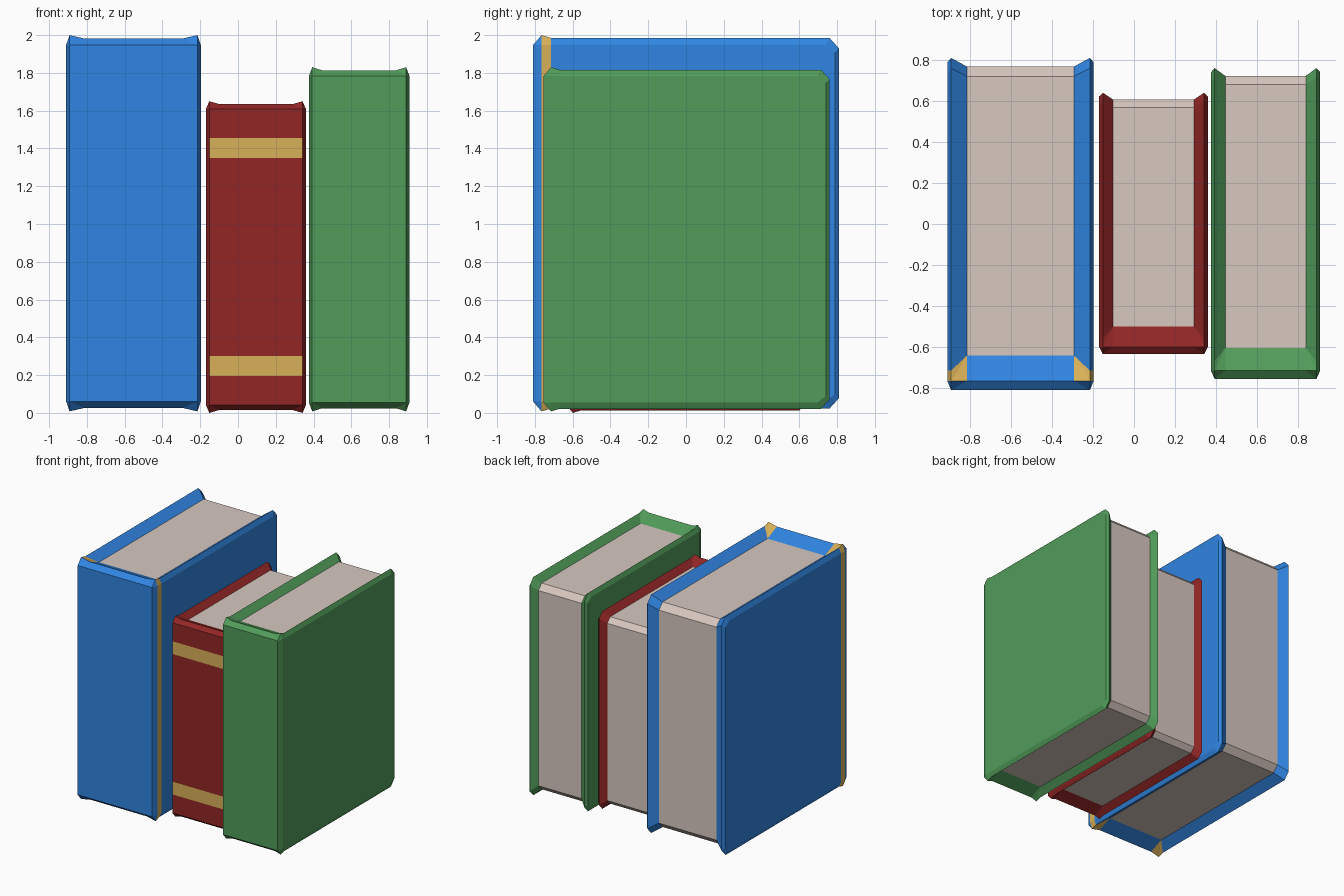
import bpy
import bmesh
from mathutils import Vector

cube = bpy.data.objects.get("Cube")
if cube:
    bpy.data.objects.remove(cube)


def make_material(name, rgb):
    mat = bpy.data.materials.new(name)
    mat.use_nodes = True
    mat.diffuse_color = (*rgb, 1)
    mat.node_tree.nodes["Principled BSDF"].inputs["Base Color"].default_value = (*rgb, 1)
    return mat


BLUE = make_material("blue_cover", (.03, .235, .76))
RED = make_material("red_cover", (.287, .019, .019))
GREEN = make_material("green_cover", (.082, .332, .102))
GOLD = make_material("gold_trim", (.694, .434, .098))
PAPER = make_material("paper", (.686, .578, .527))


def mirrored_object(name, faces, location, materials):
    """Build one quarter from (material, points) faces and mirror it in x and z."""
    bm = bmesh.new()
    for index, points in faces:
        face = bm.faces.new([bm.verts.new(p) for p in points])
        face.material_index = index
        face.normal_update()
        if face.normal.dot(face.calc_center_median()) < 0:
            face.normal_flip()
    bmesh.ops.remove_doubles(bm, verts=bm.verts, dist=1e-5)
    mesh = bpy.data.meshes.new(name)
    bm.to_mesh(mesh)
    bm.free()
    obj = bpy.data.objects.new(name, mesh)
    bpy.context.collection.objects.link(obj)
    obj.location = location
    for mat in materials:
        mesh.materials.append(mat)
    mirror = obj.modifiers.new("Mirror", "MIRROR")
    mirror.use_axis = (True, False, True)
    mirror.merge_threshold = .0005
    return obj


def mid_x(p):
    return Vector((0, p.y, p.z))


def mid_z(p):
    return Vector((p.x, p.y, 0))


def book(name, x0, x1, y0, y1, z0, z1, k, inset, cover, gold_corners=False, band=None):
    w, h = (x1 - x0) / 2, (z1 - z0) / 2
    location = ((x0 + x1) / 2, 0, (z0 + z1) / 2)

    def point(x, y, z):
        return Vector((w - x, y, h - z * k))

    # Outer board, crest and page-side outlines of the cover
    rim = .018
    front, strip = y0 + .045 * k, y0 + .095 * k
    o0, o0b = point(0, front, .053), point(0, strip, .053)
    o1, o2 = point(0, y1 - .07 * k, .053), point(0, y1 - .022 * k, .09)
    r0, r0b = point(rim, front, 0), point(rim, strip, .015)
    r1, r2 = point(rim, y1 - .05 * k, .015), point(rim, y1, .07)
    i0 = point(inset, y0 + .168 * k, .07)
    i1, i2 = point(inset, y1 - .09 * k, .07), point(inset, y1 - .042 * k, .12)
    s, t = point(rim, y0, .053), point(inset, front, .018)

    trim = 1 if gold_corners else 0
    faces = [
        # Board and its bevels
        (trim, (o0, o0b, mid_z(o0b), mid_z(o0))),
        (0, (o0b, o1, o2, mid_z(o2), mid_z(o0b))),
        (trim, (o0, o0b, r0b, r0)),
        (0, (o0b, o1, r1, r0b)),
        (0, (o1, o2, r2, r1)),
        (0, (o2, mid_z(o2), mid_z(r2), r2)),
        # Slopes from the crest down to the pages
        (trim, (r0, t, i0)),
        (trim, (r0, i0, r0b)),
        (0, (r0b, i0, i1, r1)),
        (0, (r1, i1, i2, r2)),
        (0, (r2, i2, mid_z(i2), mid_z(r2))),
        (0, (t, i0, mid_x(i0), mid_x(t))),
        # Spine bevels
        (0, (s, o0, r0)),
        (0, (s, o0, mid_z(o0), mid_z(s))),
        (0, (s, r0, t)),
        (0, (s, t, mid_x(t), mid_x(s))),
    ]
    # Spine face, cut into rows where it has bands
    rows = [0, *(band or ()), s.z]
    for n, (a, b) in enumerate(zip(rows, rows[1:])):
        faces.append((n % 2, [(x, y0, z) for x, z in ((0, a), (s.x, a), (s.x, b), (0, b))]))
    mirrored_object(name + "_cover", faces, location, (cover, GOLD))

    # Page block with a bevelled fore edge
    pages = [(0, (a, b, mid_x(b), mid_x(a)))
             for a, b in ((i0, i1), (i1, i2), (i2, mid_z(i2)))]
    pages.append((0, (i0, i1, i2, mid_z(i2), mid_z(i0))))
    mirrored_object(name + "_pages", pages, location, (PAPER,))


book("blue_book", -.91, -.197, -.81, .81, .008, 2.0, 1, .095, BLUE, gold_corners=True)
book("red_book", -.17, .36, -.635, .64, 0, 1.65, .8, .068, RED, band=(.525, .63))
book("green_book", .375, .908, -.755, .76, .008, 1.83, .9, .07, GREEN)
